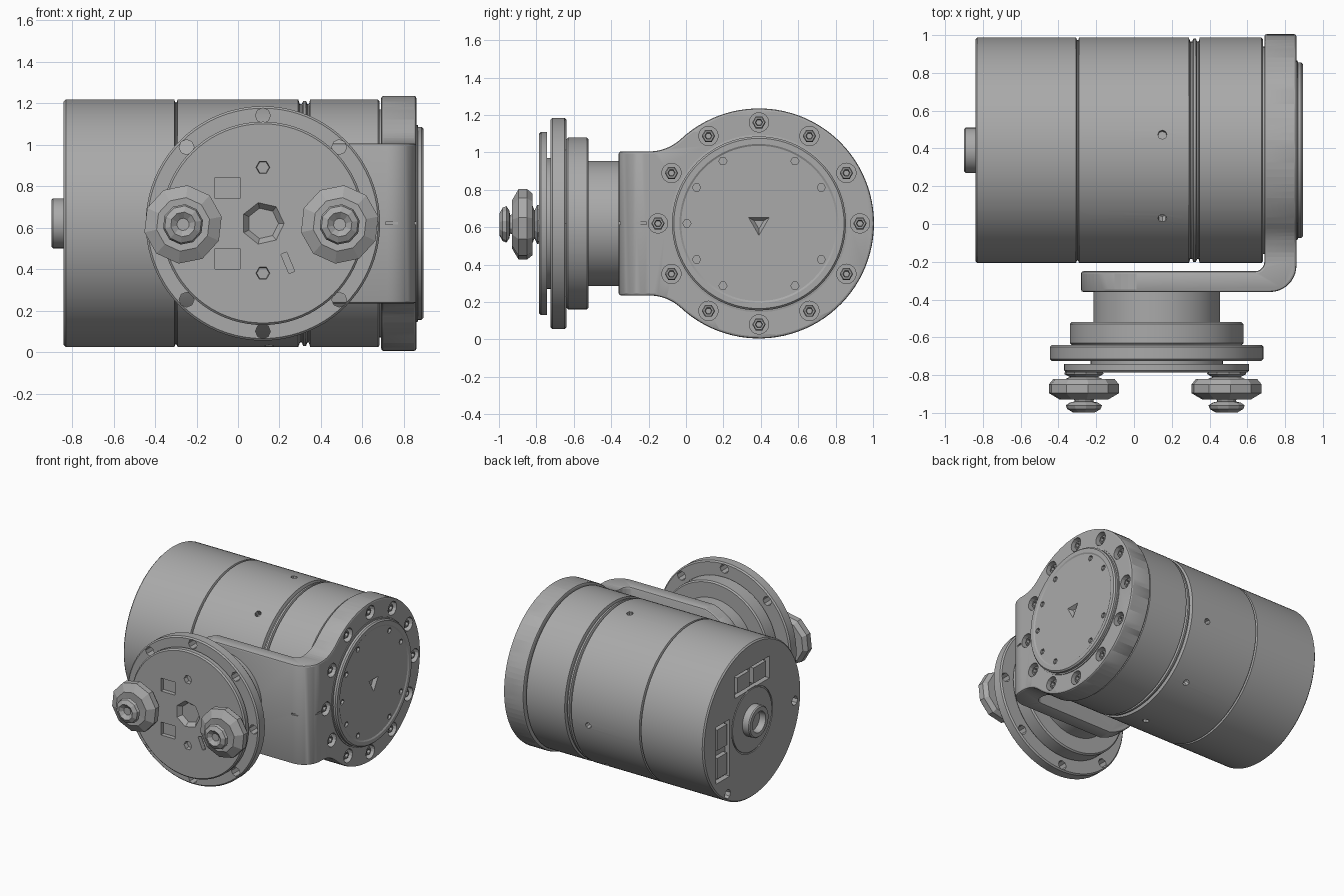
import bpy, bmesh, math
from math import sin, cos, pi, radians, sqrt

if "Cube" in bpy.data.objects:
    bpy.data.objects.remove(bpy.data.objects["Cube"], do_unlink=True)

grey = bpy.data.materials.new("plain grey")
grey.use_nodes = True
GREY = (0.40, 0.40, 0.40, 1)
grey.diffuse_color = GREY
grey.node_tree.nodes["Principled BSDF"].inputs["Base Color"].default_value = GREY

CY, CZ = 0.39, 0.62      # axis of the main drum (runs along x)
FX, FZ = 0.12, 0.62      # axis of the front spindle (runs along y)


def place(axis, a, b, t):
    """Point (a, b) of a cross-section at distance t along the axis."""
    return {"X": (t, a, b), "Y": (a, t, b), "Z": (a, b, t)}[axis]


def loft(name, rings, smooth=True):
    """Bridge equal rings of points and cap both ends."""
    bm = bmesh.new()
    loops = [[bm.verts.new(p) for p in ring] for ring in rings]
    n = len(loops[0])
    for lo, hi in zip(loops, loops[1:]):
        for i in range(n):
            j = (i + 1) % n
            bm.faces.new((lo[i], lo[j], hi[j], hi[i]))
    bm.faces.new(loops[0])
    bm.faces.new(loops[-1])
    bmesh.ops.recalc_face_normals(bm, faces=bm.faces)
    me = bpy.data.meshes.new(name)
    bm.to_mesh(me)
    bm.free()
    me.materials.append(grey)
    ob = bpy.data.objects.new(name, me)
    bpy.context.collection.objects.link(ob)
    if smooth:
        finish(ob)
    return ob


def finish(ob):
    bpy.ops.object.select_all(action="DESELECT")
    ob.select_set(True)
    bpy.context.view_layer.objects.active = ob
    bpy.ops.object.shade_smooth_by_angle(angle=radians(25))


def lathe(name, profile, axis, a, b, segs=80, smooth=True, turn=0.0):
    """Turned part from (radius, position) pairs around an axis through (a, b)."""
    return loft(name, [[place(axis, a + r * cos(turn + 2 * pi * i / segs),
                              b + r * sin(turn + 2 * pi * i / segs), t)
                        for i in range(segs)] for r, t in profile], smooth)


def prism(name, outline, axis, lo, hi, smooth=True):
    return loft(name, [[place(axis, a, b, t) for a, b in outline] for t in (lo, hi)], smooth)


def rect(a, b, w, h, turn=0.0):
    c, s = cos(turn), sin(turn)
    return [(a + c * u * w / 2 - s * v * h / 2, b + s * u * w / 2 + c * v * h / 2)
            for u, v in ((-1, -1), (1, -1), (1, 1), (-1, 1))]


def arc(a, b, r, start, end, n):
    return [(a + r * cos(radians(start + (end - start) * i / n)),
             b + r * sin(radians(start + (end - start) * i / n))) for i in range(n + 1)]


def shape(target, tools, operation="DIFFERENCE", bevel=0):
    """Apply booleans and an optional bevel, then remove the tools."""
    for tool in tools:
        m = target.modifiers.new("shape", "BOOLEAN")
        m.operation, m.object, m.solver = operation, tool, "EXACT"
    if bevel:
        m = target.modifiers.new("bevel", "BEVEL")
        m.width, m.segments, m.limit_method, m.angle_limit = bevel, 2, "ANGLE", radians(40)
    dg = bpy.context.evaluated_depsgraph_get()
    me = bpy.data.meshes.new_from_object(target.evaluated_get(dg))
    target.modifiers.clear()
    target.data = me
    me.name = target.name
    for tool in tools:
        bpy.data.objects.remove(tool, do_unlink=True)
    finish(target)


# Main drum with seam grooves and a ringed rear end
R = 0.597
drum = lathe("main_drum", [
    (0.24, -0.84), (0.24, -0.832), (0.25, -0.832), (0.25, -0.84),
    (R - 0.01, -0.84), (R, -0.83), (R, -0.307), (R - 0.014, -0.302), (R - 0.014, -0.296),
    (R, -0.291), (R, 0.29), (R - 0.022, 0.298), (R - 0.022, 0.308), (R - 0.006, 0.314),
    (R - 0.006, 0.328), (R - 0.022, 0.334), (R - 0.022, 0.342), (R, 0.348),
    (R, 0.675), (R - 0.01, 0.683), (0.55, 0.683), (0.55, 0.70)], "X", CY, CZ, 112)

tools = []
# Screw holes around the drum, angles measured from the top towards the back
for deg in (-37, 8, 98, 143, 188, 233):
    s, c = sin(radians(deg)), cos(radians(deg))
    ends = [[(0.15 + 0.024 * cos(k * pi / 4), CY + d * s + 0.024 * c * sin(k * pi / 4),
              CZ + d * c - 0.024 * s * sin(k * pi / 4)) for k in range(8)] for d in (0.55, 0.65)]
    tools.append(loft("cutter", ends, False))
# Sockets and small holes in the rear end
for dy, dz, w, h in ((0.0, 0.33, 0.42, 0.17), (0.36, -0.11, 0.17, 0.44)):
    tools.append(prism("cutter", rect(CY + dy, CZ + dz, w, h), "X", -0.9, -0.80, False))
for dy, dz in ((-0.52, -0.05), (0.30, -0.46)):
    tools.append(lathe("cutter", [(0.035, -0.9), (0.035, -0.79)], "X", CY + dy, CZ + dz, 8, False))
shape(drum, tools)

for i, (dy, dz, w, h) in enumerate(((0.1, 0.33, 0.15, 0.12), (-0.1, 0.33, 0.15, 0.12),
                                    (0.36, 0.0, 0.12, 0.16), (0.36, -0.22, 0.12, 0.16))):
    prism(f"rear_socket_{i + 1}", rect(CY + dy, CZ + dz, w, h), "X", -0.835, -0.795)

lathe("rear_connector", [(0.12, -0.83), (0.12, -0.892), (0.112, -0.90), (0.08, -0.90),
                         (0.075, -0.85)], "X", CY, CZ, 40)

# L-shaped bracket: bent strip trimmed by its side and front silhouettes
strip = ([(-0.4, -0.36)] + arc(0.72, -0.22, 0.14, -90, 0, 10) + [(0.86, 1.2), (0.69, 1.2)]
         + arc(0.64, -0.20, 0.05, 0, -90, 5) + [(-0.4, -0.25)])
bracket = prism("bracket", strip, "Z", -0.1, 1.4)
rb, half, rf = 0.615, 0.385, 0.25
fy = CY - sqrt((rb + rf) ** 2 - (half + rf) ** 2)
tilt = math.degrees(math.atan2(half + rf, CY - fy))
upper = [(-0.5, CZ + half)] + arc(fy, CZ + half + rf, rf, -90, -tilt, 8)
around = arc(CY, CZ, rb, 180 - tilt, tilt - 180, 72)[1:-1]
side = upper + around + [(y, 2 * CZ - z) for y, z in reversed(upper)]
front = arc(FX, FZ, 0.40, 90, 270, 32) + [(0.25, -0.3), (1.2, -0.3), (1.2, 1.6), (0.25, 1.6)]
shape(bracket, [prism("cutter", side, "X", -1, 1.2, False),
                prism("cutter", front, "Y", -0.6, 1.5, False)], "INTERSECT", 0.012)

# Ring of recessed bolts in the bracket
tools = []
for i in range(12):
    y, z = CY + 0.54 * cos(i * pi / 6), CZ + 0.54 * sin(i * pi / 6)
    tools.append(lathe("cutter", [(0.052, 0.9), (0.052, 0.80)], "X", y, z, 16, False))
    lathe(f"bracket_bolt_{i + 1}", [(0.036, 0.79), (0.036, 0.838), (0.03, 0.845),
                                    (0.02, 0.845), (0.016, 0.82)], "X", y, z, 6, False)
# Thin seam around the bend
tools.append(prism("cutter", rect(0.79, -0.37, 0.16, 0.04), "Z", 0.615, 0.627, False))
tools.append(prism("cutter", rect(0.865, -0.27, 0.03, 0.12), "Z", 0.615, 0.627, False))
shape(bracket, tools)

# Round side cover with small holes near its rim
cover = lathe("side_cover", [(0.475, 0.85), (0.475, 0.866), (0.465, 0.868), (0.465, 0.885),
                             (0.455, 0.895), (0.425, 0.895), (0.415, 0.889)], "X", CY, CZ, 80)
tools = [lathe("cutter", [(0.022, 0.95), (0.022, 0.87)], "X", CY + 0.385 * cos(radians(d)),
               CZ + 0.385 * sin(radians(d)), 6, False)
         for d in range(0, 360, 30) if d not in (0, 90, 270)]
tools.append(lathe("cutter", [(0.08, 0.90), (0.03, 0.865)], "X", CY, CZ, 3, False, radians(30)))
shape(cover, tools)

# Front spindle: hub, collar, flange, neck and face plate
lathe("spindle_hub", [(0.335, -0.35), (0.335, -0.53)], "Y", FX, FZ, 72)
lathe("spindle_collar", [(0.45, -0.52), (0.46, -0.53), (0.46, -0.63), (0.45, -0.64)],
      "Y", FX, FZ, 72)
flange = lathe("flange", [(0.555, -0.64), (0.565, -0.65), (0.565, -0.715), (0.555, -0.725)],
               "Y", FX, FZ, 80)
shape(flange, [lathe("cutter", [(0.036, -0.6), (0.036, -0.8)], "Y", FX + 0.52 * cos(k * pi / 4),
                     FZ + 0.52 * sin(k * pi / 4), 8, False) for k in range(8)])
lathe("face_plate_neck", [(0.35, -0.72), (0.35, -0.75)], "Y", FX, FZ, 64)
plate = lathe("face_plate", [(0.49, -0.742), (0.49, -0.775), (0.48, -0.785)], "Y", FX, FZ, 80)
tools = [lathe("cutter", [(0.115, -0.80), (0.075, -0.752)], "Y", FX, FZ, 7, False)]
for dz in (0.27, -0.24):
    tools.append(lathe("cutter", [(0.035, -0.80), (0.03, -0.752)], "Y", FX, FZ + dz, 6, False))
for z in (0.79, 0.45):
    tools.append(prism("cutter", rect(-0.05, z, 0.12, 0.10), "Y", -0.80, -0.752, False))
tools.append(prism("cutter", rect(0.24, 0.43, 0.03, 0.10, 0.4), "Y", -0.80, -0.752, False))
shape(plate, tools)

# Pair of faceted knobs with tips
for name, x in (("right_knob", -0.265), ("left_knob", 0.49)):
    lathe(name, [(0.10, -0.76), (0.105, -0.795), (0.075, -0.81), (0.10, -0.82), (0.165, -0.82),
                 (0.19, -0.85), (0.19, -0.895), (0.13, -0.93), (0.055, -0.925), (0.05, -0.94),
                 (0.075, -0.945), (0.098, -0.96), (0.09, -0.98), (0.06, -0.997), (0.03, -0.975)],
          "Y", x, 0.615, 10, False, 0.2)
